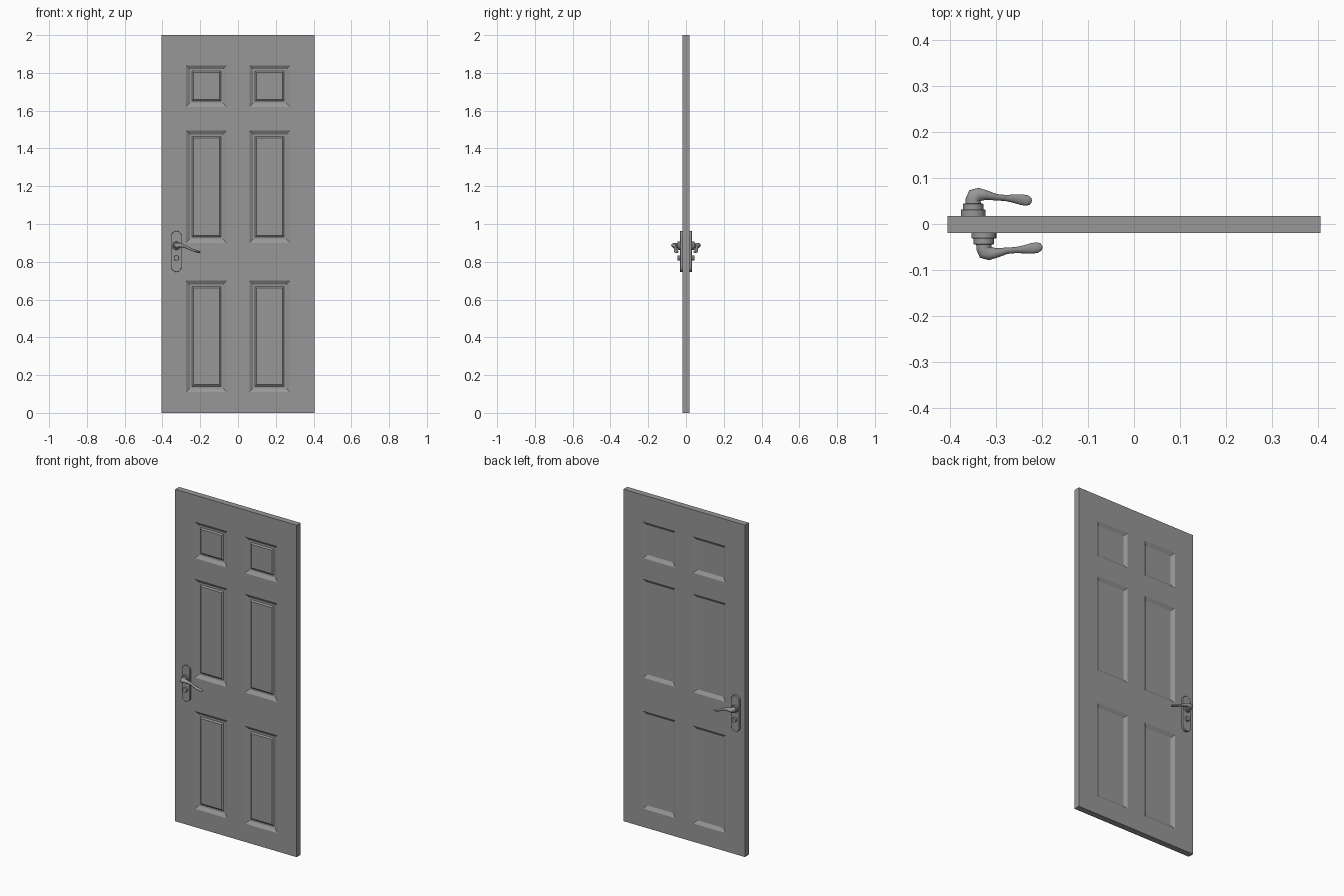
import bpy, bmesh
from math import sin, cos, pi
from mathutils import Vector

if "Cube" in bpy.data.objects:
    bpy.data.objects.remove(bpy.data.objects["Cube"])

W, T, H = 0.405, 0.0185, 2.0
SHIFT = -0.001          # leaf sits slightly forward of the handle set's middle

grey = bpy.data.materials.new("dark_grey")
grey.diffuse_color = (0.31, 0.31, 0.31, 1)
grey.use_nodes = True
grey.node_tree.nodes["Principled BSDF"].inputs["Base Color"].default_value = grey.diffuse_color


def finish(bm, name, smooth=True):
    bmesh.ops.remove_doubles(bm, verts=bm.verts, dist=1e-5)
    bmesh.ops.recalc_face_normals(bm, faces=bm.faces)
    me = bpy.data.meshes.new(name)
    bm.to_mesh(me)
    bm.free()
    me.materials.append(grey)
    ob = bpy.data.objects.new(name, me)
    bpy.context.collection.objects.link(ob)
    if smooth:
        bpy.context.view_layer.objects.active = ob
        ob.select_set(True)
        bpy.ops.object.shade_smooth_by_angle(angle=0.6)
        ob.select_set(False)
    return ob


def quad(bm, pts):
    bm.faces.new([bm.verts.new(p) for p in pts])


# door leaf: grid of rails and stiles with moulded panels
XS = [-W, -0.275, -0.06, 0.06, 0.275, W]
ZS = [0, 0.11, 0.70, 0.90, 1.495, 1.62, 1.84, H]
FRONT = [(0, 0), (0.02, 0.0125), (0.031, 0.0125), (0.039, 0.006)]   # inset, depth
BACK = [(0, 0), (0.02, 0.0125)]


def cell(x0, x1, z0, z1, side, inset, depth):
    y = side * (T - depth)
    return [(x0 + inset, y, z0 + inset), (x1 - inset, y, z0 + inset),
            (x1 - inset, y, z1 - inset), (x0 + inset, y, z1 - inset)]


bm = bmesh.new()
for side, profile in ((-1, FRONT), (1, BACK)):
    for i in range(len(XS) - 1):
        for j in range(len(ZS) - 1):
            box = (XS[i], XS[i + 1], ZS[j], ZS[j + 1], side)
            steps = profile if i % 2 and j % 2 else [(0, 0)]
            rings = [cell(*box, *s) for s in steps]
            for a, b in zip(rings, rings[1:]):
                for k in range(4):
                    n = (k + 1) % 4
                    quad(bm, (a[k], a[n], b[n], b[k]))
            quad(bm, rings[-1])
for x in (-W, W):
    for z0, z1 in zip(ZS, ZS[1:]):
        quad(bm, ((x, -T, z0), (x, T, z0), (x, T, z1), (x, -T, z1)))
for z in (0, H):
    for x0, x1 in zip(XS, XS[1:]):
        quad(bm, ((x0, -T, z), (x1, -T, z), (x1, T, z), (x0, T, z)))
bmesh.ops.translate(bm, vec=(0, SHIFT, 0), verts=bm.verts)
finish(bm, "door_leaf", False)


def loft(bm, rings):
    for a, b in zip(rings, rings[1:]):
        for k in range(len(a)):
            n = (k + 1) % len(a)
            bm.faces.new((a[k], a[n], b[n], b[k]))
    bm.faces.new(rings[0])
    bm.faces.new(rings[-1])


def pill(name, cx, side, z0, z1, r, y0, y1, bevel=0.001, n=16):
    """Disc or rounded plate standing off the door face, with a chamfered rim."""
    bm = bmesh.new()
    rings = []
    for y, rad in ((y0, r), (y1 - bevel, r), (y1, r - bevel)):
        ring = []
        for mid, start in ((z1 - r, 0), (z0 + r, pi)):
            for k in range(n + 1):
                a = start + pi * k / n
                ring.append(bm.verts.new((cx + rad * cos(a), side * y, mid + rad * sin(a))))
        rings.append(ring)
    loft(bm, rings)
    return finish(bm, name)


# lever stations: x offset, stand-off, z offset, half thickness, half height
LEVER = [(0, .042, 0, .0165, .015), (0, .053, 0, .0165, .015),
         (.003, .0600, 0, .0175, .0145), (.013, .0640, .002, .0145, .012),
         (.030, .0625, .001, .010, .010), (.050, .0580, -.006, .007, .008),
         (.070, .0565, -.016, .0065, .007), (.088, .0550, -.024, .009, .0065),
         (.104, .0530, -.029, .0115, .0065), (.116, .0510, -.032, .0115, .006),
         (.124, .0495, -.033, .008, .005), (.127, .0490, -.033, .003, .002)]


def lever(name, cx, side, cz, n=20):
    bm = bmesh.new()
    rings = []
    for i, (u, v, w, rn, rz) in enumerate(LEVER):
        p, q = LEVER[max(i - 1, 0)], LEVER[min(i + 1, len(LEVER) - 1)]
        t = Vector((q[0] - p[0], q[1] - p[1])).normalized()
        ring = []
        for k in range(n):
            a = 2 * pi * k / n
            s = rn * cos(a)
            ring.append(bm.verts.new((cx + u - t.y * s, side * (v + t.x * s),
                                      cz + w + rz * sin(a))))
        rings.append(ring)
    loft(bm, rings)
    return finish(bm, name)


# handle sets on both faces
for label, side, cx in (("front", -1, -0.326), ("back", 1, -0.349)):
    pill(label + "_handle_plate", cx, side, 0.746, 0.963, 0.027, T - 0.004, 0.031)
    pill(label + "_lever_collar", cx, side, 0.863, 0.907, 0.022, 0.029, 0.044)
    pill(label + "_lock_cylinder", cx, side, 0.806, 0.834, 0.014, 0.029, 0.044)
    lever(label + "_lever", cx, side, 0.885)
